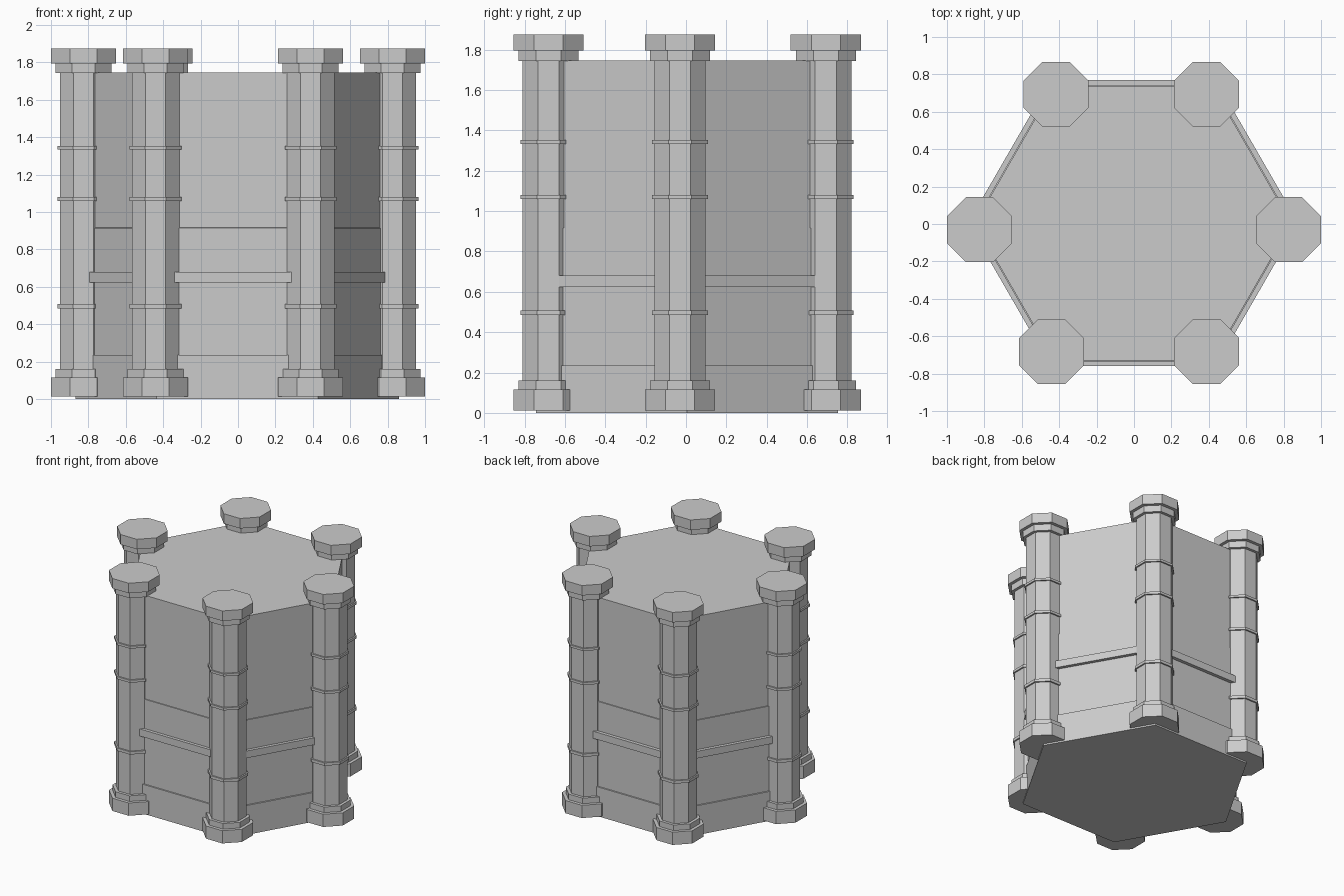
import bpy, bmesh
from math import cos, sin, pi

if "Cube" in bpy.data.objects:
    bpy.data.objects.remove(bpy.data.objects["Cube"])


def lathe(name, sides, profile, centre, turn):
    """Flat-sided solid from (apothem, z) pairs, capped at both ends."""
    bm = bmesh.new()
    rings = []
    for apothem, z in profile:
        r = apothem / cos(pi / sides)
        rings.append([bm.verts.new((r * cos(turn + 2 * pi * i / sides),
                                    r * sin(turn + 2 * pi * i / sides), z))
                      for i in range(sides)])
    for low, high in zip(rings, rings[1:]):
        for i in range(sides):
            j = (i + 1) % sides
            bm.faces.new((low[i], low[j], high[j], high[i]))
    bm.faces.new(rings[0][::-1])
    bm.faces.new(rings[-1])
    mesh = bpy.data.meshes.new(name)
    bm.to_mesh(mesh)
    bm.free()
    obj = bpy.data.objects.new(name, mesh)
    obj.location = (centre[0], centre[1], 0)
    bpy.context.collection.objects.link(obj)
    return obj


# Hexagonal body, stepping in slightly above each panel line
lathe("tower_body", 6,
      [(0.748, 0), (0.748, 0.235), (0.739, 0.236), (0.739, 0.915),
       (0.733, 0.916), (0.733, 1.745)], (-0.004, 0.004), 0)

# Ledge running round the body between the columns
lathe("wall_ledge", 6, [(0.765, 0.623), (0.765, 0.68)], (-0.004, 0.005), 0)

# Column outline: plinth, shaft with three rings, two-step capital
SHAFT, RING, COLLAR, BLOCK = 0.127, 0.138, 0.149, 0.174
profile = [(BLOCK, 0.013), (BLOCK, 0.115), (COLLAR, 0.115), (COLLAR, 0.16), (SHAFT, 0.16)]
for low, high in ((0.485, 0.508), (1.06, 1.08), (1.333, 1.352)):
    profile += [(SHAFT, low), (RING, low), (RING, high), (SHAFT, high)]
profile += [(SHAFT, 1.743), (COLLAR, 1.743), (COLLAR, 1.795), (BLOCK, 1.795), (BLOCK, 1.875)]

# Six octagonal columns at the corners
corners = {
    "left": (-0.826, -0.03), "right": (0.826, -0.03),
    "front_left": (-0.441, -0.682), "front_right": (0.388, -0.682),
    "back_left": (-0.417, 0.693), "back_right": (0.388, 0.693),
}
for side, centre in corners.items():
    lathe("column_" + side, 8, profile, centre, pi / 8)
